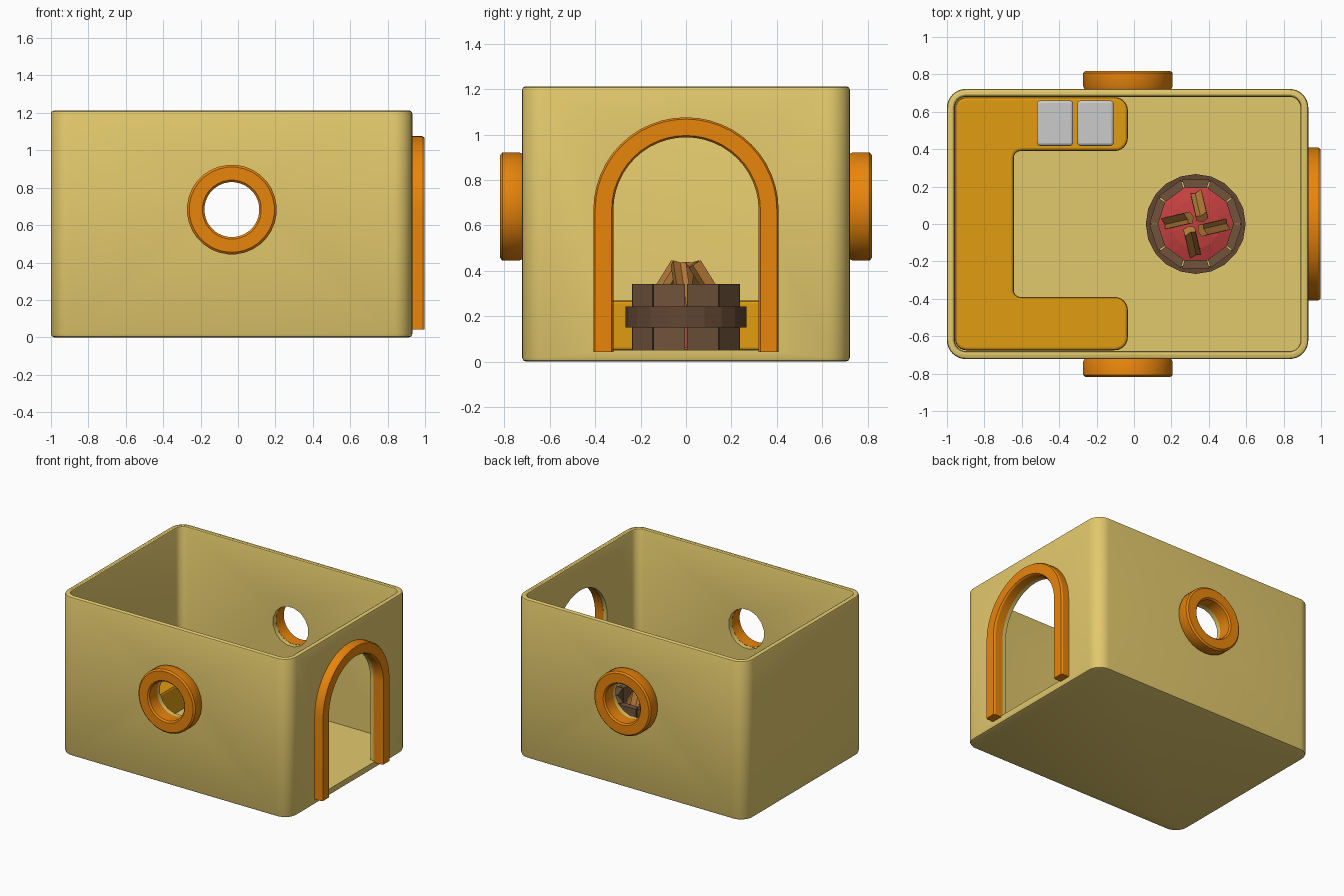
import bpy, bmesh
from math import sin, cos, pi, radians
from mathutils import Vector

if "Cube" in bpy.data.objects:
    bpy.data.objects.remove(bpy.data.objects["Cube"])


def material(name, rgb):
    m = bpy.data.materials.new(name)
    m.diffuse_color = (*[(c / 255) ** 2.2 for c in rgb], 1)
    m.use_nodes = True
    m.node_tree.nodes["Principled BSDF"].inputs["Base Color"].default_value = m.diffuse_color
    return m


SAND = material("sand", (226, 200, 108))
ORANGE = material("orange", (232, 132, 20))
AMBER = material("amber", (224, 155, 24))
BARREL = material("barrel_wood", (112, 84, 62))
BAND = material("band_wood", (98, 72, 54))
EMBER = material("ember", (196, 66, 66))
LOG = material("log_wood", (176, 118, 58))


def loft(name, rings, mat=None, closed=False, smooth=True):
    """Skin a list of equal-length point loops; cap the ends unless closed."""
    bm = bmesh.new()
    vs = [[bm.verts.new(p) for p in r] for r in rings]
    n = len(vs[0])
    for i in range(len(vs) if closed else len(vs) - 1):
        a, b = vs[i], vs[(i + 1) % len(vs)]
        for j in range(n):
            k = (j + 1) % n
            bm.faces.new((a[j], a[k], b[k], b[j]))
    if not closed:
        bm.faces.new(vs[0])
        bm.faces.new(vs[-1])
    bmesh.ops.recalc_face_normals(bm, faces=bm.faces)
    me = bpy.data.meshes.new(name)
    bm.to_mesh(me)
    bm.free()
    ob = bpy.data.objects.new(name, me)
    bpy.context.collection.objects.link(ob)
    if mat:
        me.materials.append(mat)
    if smooth:
        shade(ob)
    return ob


def select(ob):
    bpy.ops.object.select_all(action='DESELECT')
    ob.select_set(True)
    bpy.context.view_layer.objects.active = ob


def shade(ob):
    select(ob)
    bpy.ops.object.shade_smooth_by_angle(angle=radians(32))


def bevel(ob, width, segments=3):
    m = ob.modifiers.new("bevel", 'BEVEL')
    m.width, m.segments, m.limit_method = width, segments, 'ANGLE'
    m.angle_limit = radians(50)
    select(ob)
    bpy.ops.object.modifier_apply(modifier=m.name)
    shade(ob)


def rounded(corners, radii, steps=6):
    """Round the right-angled corners of a 2D polygon."""
    out, n = [], len(corners)
    for i, r in enumerate(radii):
        p = Vector(corners[i])
        u = (Vector(corners[i - 1]) - p).normalized() * r
        v = (Vector(corners[(i + 1) % n]) - p).normalized() * r
        for s in range(steps + 1):
            t = pi / 2 * s / steps
            out.append(p + u + v - v * cos(t) - u * sin(t))
    return out


def shell_ring(inset, radius, z):
    x0, x1, y = -1 + inset, 0.932 - inset, 0.722 - inset
    pts = rounded([(x0, -y), (x1, -y), (x1, y), (x0, y)], [radius] * 4, 8)
    return [(p.x, p.y, z) for p in pts]


# House shell: open box with rounded corners, floor and rim
house = loft("house_walls", [
    shell_ring(0.018, 0.082, 0), shell_ring(0.005, 0.095, 0.005), shell_ring(0, 0.1, 0.018),
    shell_ring(0, 0.1, 1.197), shell_ring(0.004, 0.096, 1.207), shell_ring(0.014, 0.086, 1.212),
    shell_ring(0.03, 0.07, 1.212), shell_ring(0.038, 0.062, 1.207), shell_ring(0.042, 0.058, 1.197),
    shell_ring(0.042, 0.058, 0.05)], SAND, smooth=False)


def arch(half, top_z, bottom, steps=24):
    """Doorway outline in (y, z), from right foot over to left foot."""
    pts = [(half, bottom)]
    pts += [(half * cos(pi * i / steps), top_z + half * sin(pi * i / steps)) for i in range(steps + 1)]
    return pts + [(-half, bottom)]


def circle(r, y, n, cx=-0.033, cz=0.683):
    return [(cx + r * cos(2 * pi * (i + .5) / n), y, cz + r * sin(2 * pi * (i + .5) / n)) for i in range(n)]


# Cut the doorway and both windows
door = arch(0.322, 0.668, 0.052)
cutters = [loft("door_cutter", [[(x, y, z) for y, z in door] for x in (0.8, 1.1)], smooth=False),
           loft("window_cutter", [circle(0.15, -0.9, 16), circle(0.15, 0.9, 16)], smooth=False)]
for c in cutters:
    m = house.modifiers.new("cut", 'BOOLEAN')
    m.operation, m.object, m.solver = 'DIFFERENCE', c, 'EXACT'
    select(house)
    bpy.ops.object.modifier_apply(modifier=m.name)
    bpy.data.objects.remove(c)
shade(house)

# Door frame: chamfered bar swept along the arch
section = [(0.32, 0.92), (0.32, 0.985), (0.328, 0.997), (0.40, 0.997), (0.408, 0.985), (0.408, 0.92)]
paths = [(x, arch(h, 0.668, 0.042)) for h, x in section]
loft("door_frame", [[(x, *a[i]) for x, a in paths] for i in range(len(paths[0][1]))], ORANGE)

# Round window frames on both long sides
for label, s in (("front", -1), ("back", 1)):
    prof = [(0.147, 0.715), (0.147, 0.808), (0.158, 0.819), (0.228, 0.819), (0.24, 0.808),
            (0.24, 0.735), (0.23, 0.715)]
    loft(label + "_window_frame", [circle(r, s * y, 32) for r, y in prof], ORANGE, closed=True)

# U-shaped bench
u = rounded([(-0.957, -0.675), (-0.033, -0.675), (-0.033, -0.39), (-0.642, -0.39),
             (-0.642, 0.39), (-0.033, 0.39), (-0.033, 0.678), (-0.957, 0.678)],
            [0.06, 0.07, 0.07, 0.035, 0.035, 0.07, 0.07, 0.06])
bench = loft("bench", [[(p.x, p.y, z) for p in u] for z in (0.048, 0.27)], AMBER)
bevel(bench, 0.015, 2)

# Two cushions on the bench
for i, x in enumerate((-0.422, -0.206)):
    pts = rounded([(x - .097, .418), (x + .097, .418), (x + .097, .66), (x - .097, .66)], [0.018] * 4, 3)
    bevel(loft("cushion_%d" % (i + 1), [[(p.x, p.y, z) for p in pts] for z in (0.265, 0.32)]), 0.014)

# Fire tub: ten staves, a band and a bed of embers
CX = 0.33


def polar(r, deg, z):
    return (CX + r * cos(radians(deg)), r * sin(radians(deg)), z)


for k in range(10):
    a = 18 + 36 * k
    loft("tub_stave_%d" % (k + 1), [
        [polar(r, a + d, z) for r, d in ((0.2, -17), (0.248, -17.2), (0.248, 17.2), (0.2, 17))]
        for z in (0.05, 0.342)], BARREL, smooth=False)


def disc(r, z, n=20):
    return [polar(r, 360 * i / n, z) for i in range(n)]


loft("tub_band", [disc(r, z) for r, z in ((0.236, 0.15), (0.267, 0.15), (0.267, 0.243), (0.236, 0.243))],
     BAND, closed=True, smooth=False)
loft("embers", [disc(0.205, 0.06), disc(0.205, 0.21), disc(0.13, 0.235), disc(0.03, 0.25)], EMBER, smooth=False)

# Four split logs leaning together in a pinwheel
for k in range(4):
    ang = radians(13 + 90 * k)
    d, side = Vector((cos(ang), sin(ang), 0)), Vector((-sin(ang), cos(ang), 0))
    base = Vector((CX, 0, 0.235)) + d * 0.15 - side * 0.04
    tip = Vector((CX, 0, 0.43)) + d * 0.025 - side * 0.04
    up = side.cross((tip - base).normalized())
    if up.z < 0:
        up = -up
    wedge = [(-0.032, -0.012), (0.0, -0.027), (0.032, -0.012), (0.03, 0.018), (0.006, 0.012), (-0.03, 0.03)]
    loft("log_%d" % (k + 1), [[c + side * a + up * b for a, b in wedge] for c in (base, tip)], LOG, smooth=False)
